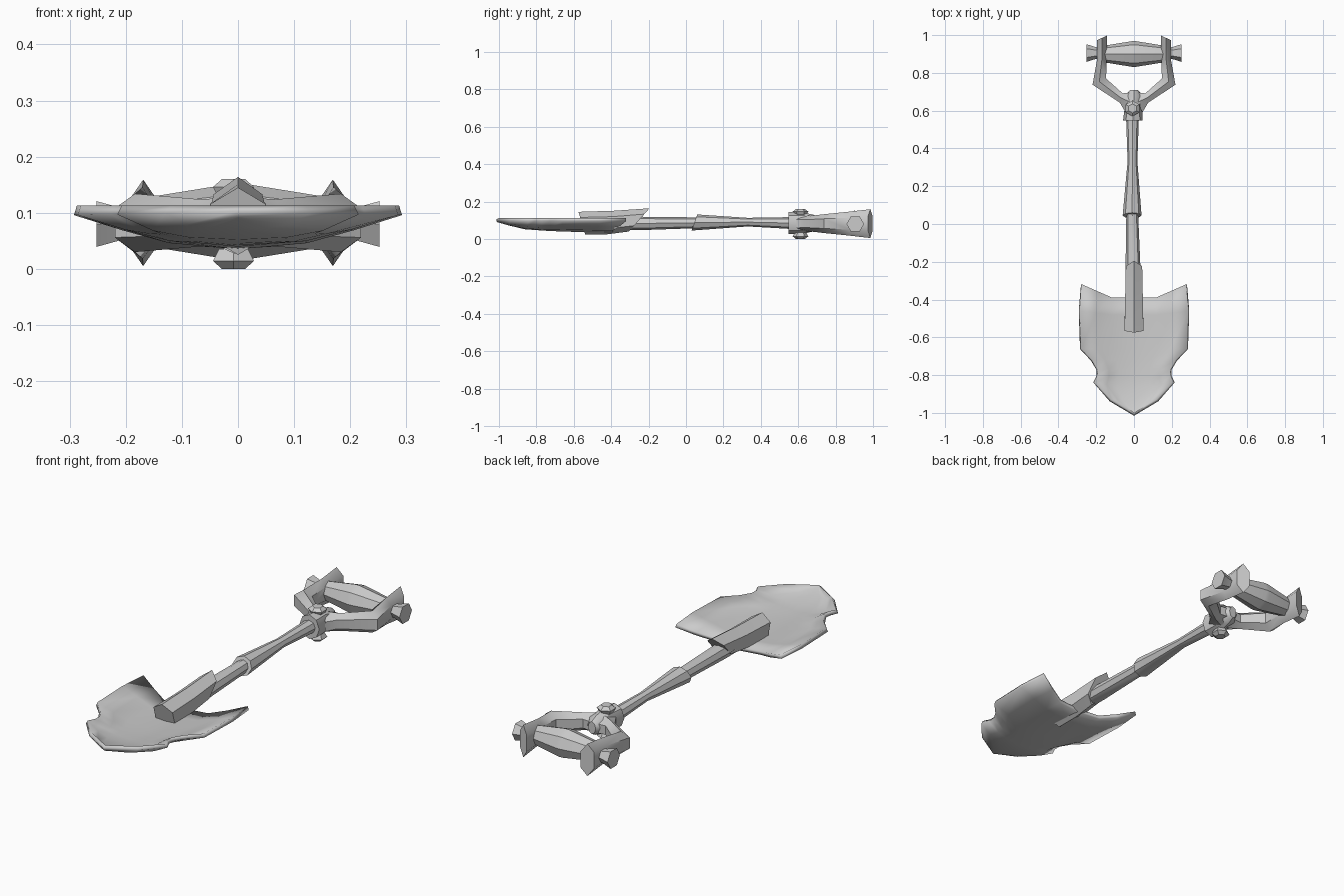
import bpy, bmesh, math
from mathutils import Vector

if "Cube" in bpy.data.objects:
    bpy.data.objects.remove(bpy.data.objects["Cube"])

GREY = (0.6, 0.6, 0.6, 1)
grey = bpy.data.materials.new("plain grey")
grey.use_nodes = True
grey.diffuse_color = GREY
grey.node_tree.nodes["Principled BSDF"].inputs["Base Color"].default_value = GREY


def finish(name, bm, angle=35):
    mesh = bpy.data.meshes.new(name)
    bm.to_mesh(mesh)
    bm.free()
    mesh.materials.append(grey)
    obj = bpy.data.objects.new(name, mesh)
    bpy.context.collection.objects.link(obj)
    bpy.ops.object.select_all(action='DESELECT')
    obj.select_set(True)
    bpy.context.view_layer.objects.active = obj
    bpy.ops.object.shade_smooth_by_angle(angle=math.radians(angle))
    return obj


def loft(name, sections, sides=8, angle=40):
    """Skin closed rings; each section is (centre, half axis a, half axis b)."""
    bm = bmesh.new()
    rings = []
    for c, a, b in sections:
        c, a, b = Vector(c), Vector(a), Vector(b)
        turns = [math.tau * i / sides for i in range(sides)]
        rings.append([bm.verts.new(c + a * math.sin(t) + b * math.cos(t)) for t in turns])
    for r, s in zip(rings, rings[1:]):
        for i in range(sides):
            j = (i + 1) % sides
            bm.faces.new((r[i], r[j], s[j], s[i]))
    bm.faces.new(rings[0])
    bm.faces.new(rings[-1])
    bmesh.ops.recalc_face_normals(bm, faces=bm.faces)
    return finish(name, bm, angle)


def rod(name, stations, sides=8):
    """Bar along y; stations are (x, y, z, half width, half height, slant)."""
    return loft(name, [((x, y, z), (w, 0, 0), (0, s, h))
                       for x, y, z, w, h, s in stations], sides)


# Dished blade: rows of (half width, edge y, centre y, dish amount)
rows = [(0, -1, -1, 0.12), (0.12, -0.93, -0.94, 0.4), (0.207, -0.838, -0.86, 0.72),
        (0.19, -0.805, -0.81, 0.78), (0.19, -0.77, -0.77, 0.83),
        (0.22, -0.72, -0.72, 0.88), (0.28, -0.66, -0.66, 0.92),
        (0.287, -0.46, -0.48, 1), (0.275, -0.32, -0.39, 1)]
columns = [-1, -0.7, -0.42, 0, 0.42, 0.7, 1]
bm = bmesh.new()
grid = []
for w, edge, mid, dish in rows:
    line = []
    for t in columns:
        y = mid + (edge - mid) * max(0, (abs(t) - 0.42) / 0.58)
        z = 0.113 - 0.06 * dish * (1 - (t * w / 0.287) ** 2) * (1 - t ** 6)
        line.append(bm.verts.new((t * w, y, z)))
    grid.append(line)
for r, s in zip(grid, grid[1:]):
    for i in range(len(columns) - 1):
        bm.faces.new((r[i], r[i + 1], s[i + 1], s[i]))
bmesh.ops.remove_doubles(bm, verts=bm.verts, dist=0.0005)
blade = finish("blade", bm)
thick = blade.modifiers.new("thickness", 'SOLIDIFY')
thick.thickness = 0.018
thick.offset = -1

# Socket, slanted at both ends
rod("blade_socket", [(0, -0.557, 0.085, 0.058, 0.06, -0.018),
                     (0, -0.40, 0.088, 0.054, 0.063, 0.02),
                     (0, -0.25, 0.102, 0.05, 0.062, 0.055)], 6)

# Two-part shaft
rod("lower_shaft", [(-0.003, -0.5, 0.083, 0.042, 0.036, 0),
                    (-0.005, -0.25, 0.083, 0.04, 0.036, 0),
                    (-0.01, 0.1, 0.087, 0.03, 0.028, 0)])
rod("upper_shaft", [(-0.01, 0.045, 0.088, 0.05, 0.043, 0.015),
                    (-0.008, 0.33, 0.09, 0.026, 0.023, 0),
                    (-0.008, 0.57, 0.085, 0.034, 0.032, 0)])

# Collar and its two bolts
rod("collar", [(-0.006, 0.547, 0.085, 0.052, 0.058, 0),
               (-0.003, 0.62, 0.085, 0.046, 0.058, 0),
               (0, 0.68, 0.085, 0.046, 0.045, 0),
               (0, 0.71, 0.085, 0.02, 0.03, 0)])
for side, name in ((1, "top_bolt"), (-1, "bottom_bolt")):
    loft(name, [((-0.008, 0.612, 0.08 + side * d), (r, 0, 0), (0, r, 0))
                for d, r in ((0.045, 0.03), (0.066, 0.042), (0.08, 0.024))], 6, 25)

# Fork arms: inner x, y, outer x, y, half height
arm = [(-0.01, 0.70, 0.045, 0.59, 0.045), (0.06, 0.692, 0.075, 0.642, 0.042),
       (0.147, 0.77, 0.22, 0.737, 0.052), (0.145, 0.87, 0.195, 0.875, 0.064),
       (0.142, 0.998, 0.196, 0.973, 0.077)]
for side, name in ((1, "left"), (-1, "right")):
    loft(name + "_fork_arm",
         [((side * (xi + xo) / 2, (yi + yo) / 2, 0.082),
           (side * (xo - xi) * 0.57, (yo - yi) * 0.57, 0), (0, 0, h))
          for xi, yi, xo, yo, h in arm], 6, 45)
    # Flared bolt holding the grip
    loft(name + "_grip_bolt",
         [((side * x, 0.905, 0.08), (0, 0, r), (0, r, 0))
          for x, r in ((0.17, 0.03), (0.205, 0.032), (0.252, 0.047))], 6, 25)

# Barrel-shaped grip
loft("grip", [((x, 0.9, 0.084), (0, r, 0), (0, 0, r))
              for x, r in ((-0.165, 0.043), (-0.01, 0.068), (0.01, 0.068), (0.165, 0.043))])
